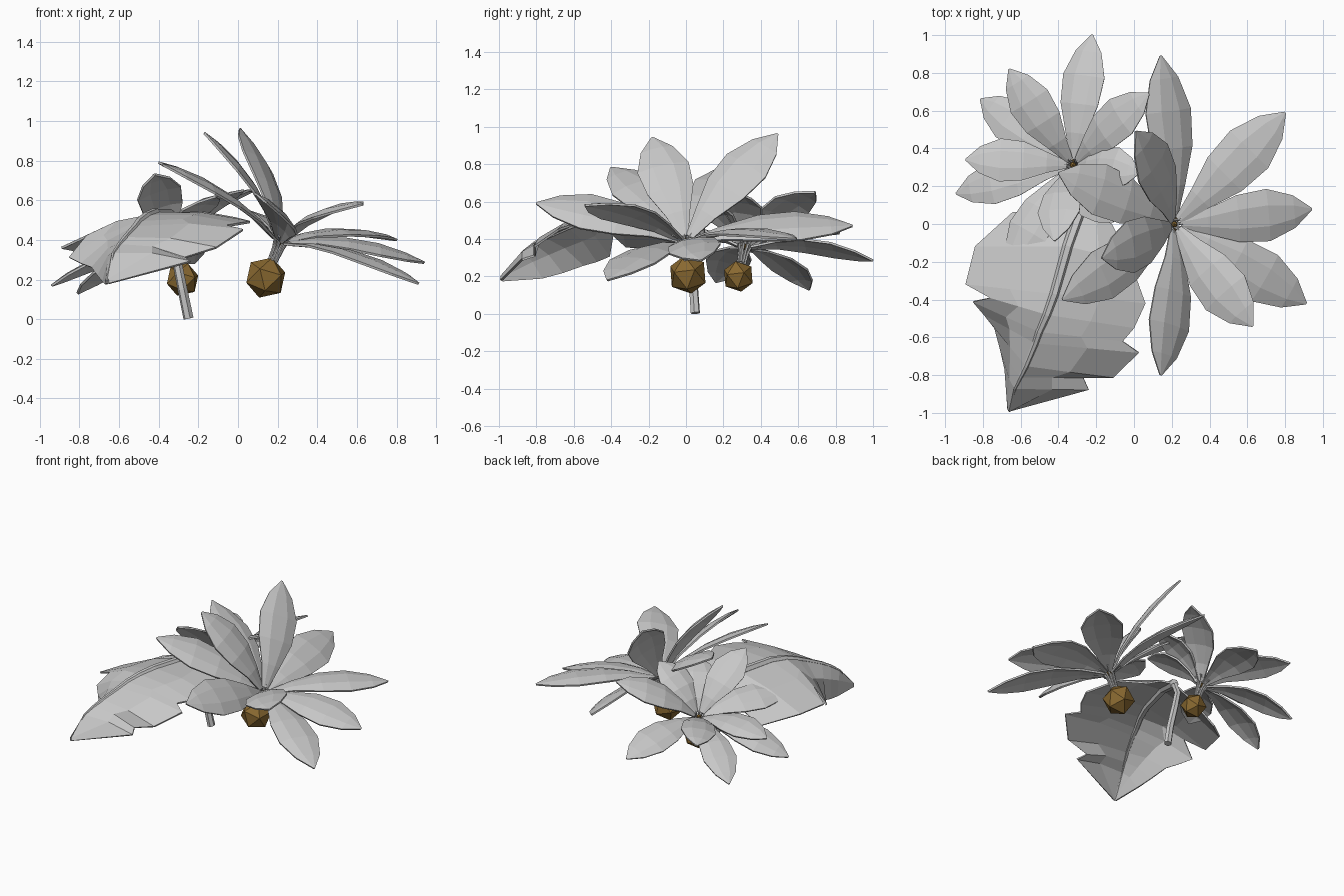
import bpy, math
from mathutils import Matrix, Vector as V

cube = bpy.data.objects.get("Cube")
if cube:
    bpy.data.objects.remove(cube)


def material(name, color):
    m = bpy.data.materials.new(name)
    m.use_nodes = True
    m.diffuse_color = color
    m.node_tree.nodes["Principled BSDF"].inputs["Base Color"].default_value = color
    return m


GREY = material("pale grey", (0.58, 0.58, 0.58, 1))
BROWN = material("golden brown", (0.25, 0.14, 0.03, 1))


def grid_object(name, rows, thickness):
    """Skin equal-length rows of points and give the sheet a thickness."""
    n = len(rows[0])
    faces = [(i * n + j, i * n + j + 1, (i + 1) * n + j + 1, (i + 1) * n + j)
             for i in range(len(rows) - 1) for j in range(n - 1)]
    mesh = bpy.data.meshes.new(name)
    mesh.from_pydata([p for r in rows for p in r], [], faces)
    mesh.materials.append(GREY)
    ob = bpy.data.objects.new(name, mesh)
    bpy.context.collection.objects.link(ob)
    mod = ob.modifiers.new("thickness", "SOLIDIFY")
    mod.thickness = thickness
    mod.offset = 0


def tube(name, points, radius, end=1.0):
    """Faceted tube along points, tapering to the end factor."""
    curve = bpy.data.curves.new(name, "CURVE")
    curve.dimensions = "3D"
    curve.bevel_depth = radius
    curve.bevel_resolution = 1
    curve.use_fill_caps = True
    spline = curve.splines.new("POLY")
    spline.points.add(len(points) - 1)
    for i, p in enumerate(points):
        spline.points[i].co = (*p, 1)
        spline.points[i].radius = 1 + (end - 1) * i / (len(points) - 1)
    spline.use_smooth = False
    curve.materials.append(GREY)
    ob = bpy.data.objects.new(name, curve)
    bpy.context.collection.objects.link(ob)


def ball(name, centre, radius, turn):
    bpy.ops.mesh.primitive_ico_sphere_add(subdivisions=1, radius=radius,
                                          location=centre, rotation=turn)
    bpy.context.object.name = name
    bpy.context.object.data.materials.append(BROWN)


# Petal outline: distance along the petal, share of the half width
OUTLINE = [(0, .16), (.2, .48), (.43, .9), (.66, 1), (.86, .62), (1, .03)]


def petal(name, base, axis, tip, half_width, arch, twist):
    run = tip - base
    side = Matrix.Rotation(math.radians(twist), 3, run) @ axis.cross(run).normalized()
    up = run.normalized().cross(side)
    rows = []
    for s, w in OUTLINE:
        mid = base + run * s + up * arch * 4 * s * (1 - s)
        rows.append([mid + side * u * w * half_width - up * 0.18 * u * u * w * half_width
                     for u in (-1, -.4, .4, 1)])
    grid_object(name, rows, 0.012)


def flower(name, seed, seed_radius, centre, axis, tips, half_width):
    """Each tip is x, y, z and a twist in degrees about the petal's length."""
    seed, centre, axis = V(seed), V(centre), V(axis).normalized()
    ball(f"{name}_seed_head", seed, seed_radius, (0.3, 0.2, 0.5))
    ball(f"{name}_heart", centre + axis * 0.01, 0.018, (0, 0, 0))
    crown = seed + (centre - seed).normalized() * seed_radius * 0.8
    for i, (x, y, z, twist) in enumerate(tips):
        tip = V((x, y, z))
        out = (tip - centre).normalized()
        base = centre + out * 0.035 + axis * 0.01
        petal(f"{name}_petal_{i + 1}", base, axis, tip, half_width, 0.06, twist)
        # Thin stalk from the seed head into the petal
        tube(f"{name}_stalk_{i + 1}", [crown + out * 0.02, centre + out * 0.025 - axis * 0.03,
                                       base, base + (tip - base) * 0.08 + axis * 0.01], 0.008)


flower("large_flower", (.14, .01, .21), .108, (.21, 0, .38), (.35, -.15, .9),
       [(.14, .89, .47, 12), (.80, .59, .40, -18), (.94, .08, .285, 0),
        (.91, -.42, .18, 0), (.63, -.54, .58, 28), (.14, -.80, .59, -18),
        (-.38, -.40, .78, 0), (-.17, -.18, .94, 0), (-.40, .27, .79, 14),
        (.01, .49, .96, 22)], .14)

flower("small_flower", (-.28, .28, .2), .087, (-.32, .31, .35), (-.3, .2, .9),
       [(-.22, 1.0, .285, 0), (.08, .69, .65, 0), (-.66, .82, .43, 0),
        (-.81, .66, .13, 0), (-.89, .34, .36, 0), (-.94, .16, .17, 0),
        (-.66, -.22, .43, 0), (-.42, -.09, .73, 0), (-.11, .01, .62, 0),
        (.03, .27, .65, 0)], .115)

# Broad notched leaf, folded along its midrib: left edge, midrib, right edge
LEAF = [((-.64, .06, .28), (-.28, .08, .46), (-.12, .00, .44)),
        ((-.84, -.12, .35), (-.35, -.12, .53), (-.02, -.20, .51)),
        ((-.89, -.32, .36), (-.42, -.37, .535), (.06, -.42, .49)),
        ((-.76, -.39, .42), (-.46, -.48, .52), (.00, -.55, .48)),
        ((-.85, -.41, .31), (-.50, -.57, .49), (-.06, -.62, .47)),
        ((-.79, -.48, .28), (-.52, -.63, .465), (.025, -.68, .45)),
        ((-.735, -.55, .26), (-.57, -.75, .41), (-.11, -.81, .36)),
        ((-.705, -.66, .22), (-.60, -.81, .375), (-.27, -.81, .31)),
        ((-.68, -.77, .19), (-.63, -.87, .33), (-.24, -.875, .29)),
        ((-.665, -.98, .175), (-.66, -.99, .18), (-.65, -.985, .18))]
rows = []
for left, mid, right in LEAF:
    left, mid, right = V(left), V(mid), V(right)
    lift = V((0, 0, 0.02))
    rows.append([left, left.lerp(mid, .5) + lift, mid, mid.lerp(right, .5) + lift, right])
grid_object("leaf", rows, 0.012)

# Leaf midrib and the stem it grows from
tube("leaf_midrib", [V(r[1]) for r in LEAF], 0.032, 0.2)
tube("leaf_stem", [(-.25, .05, .004), (-.28, .04, .15), (-.31, .05, .30),
                   (-.31, .08, .40), (-.28, .08, .46)], 0.026, 0.85)
